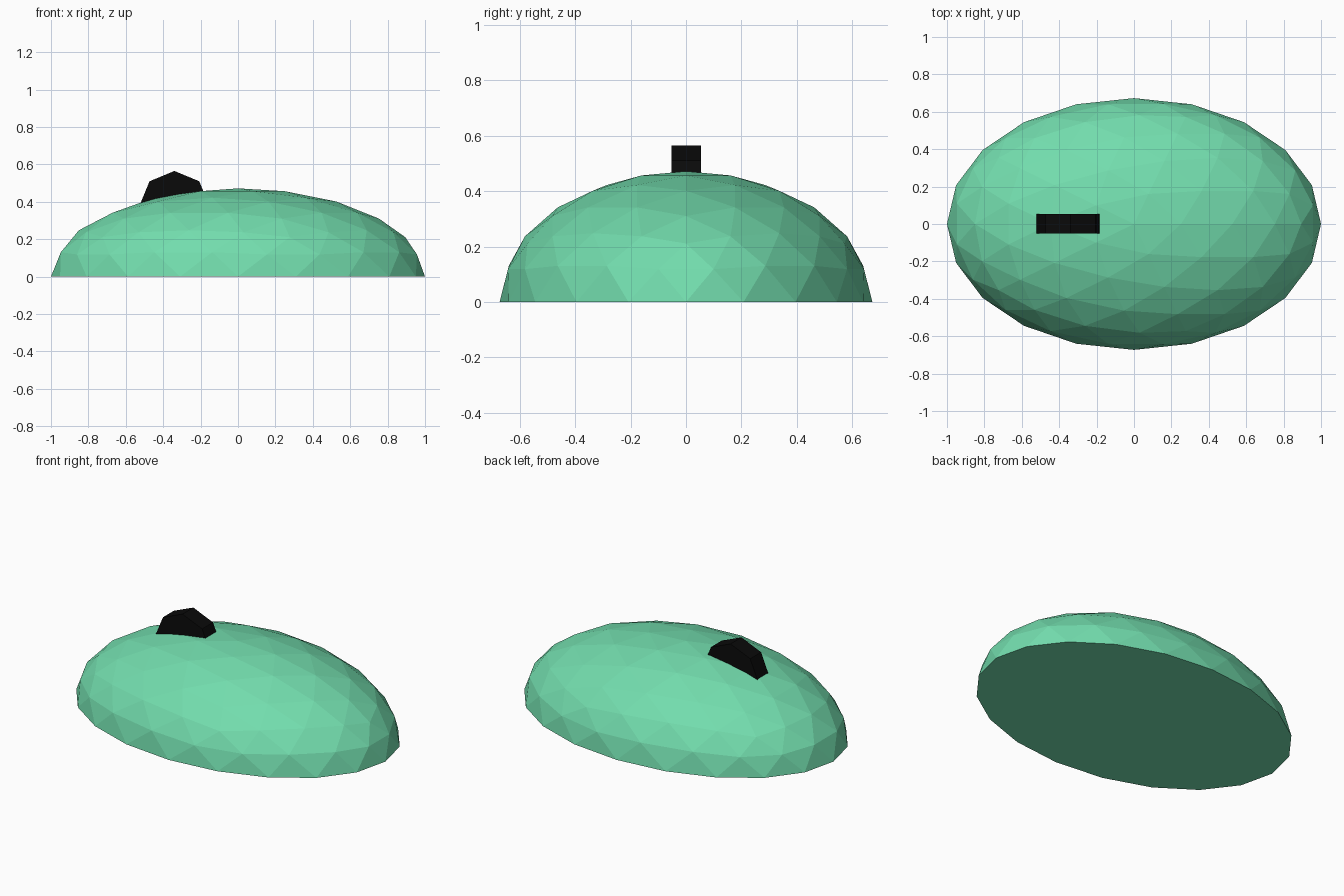
import bpy, bmesh, math
from mathutils import Matrix

if "Cube" in bpy.data.objects:
    bpy.data.objects.remove(bpy.data.objects["Cube"])


def material(name, rgb):
    m = bpy.data.materials.new(name)
    m.diffuse_color = (*rgb, 1)
    m.use_nodes = True
    m.node_tree.nodes["Principled BSDF"].inputs["Base Color"].default_value = m.diffuse_color
    return m


def add_part(name, bm, mat):
    mesh = bpy.data.meshes.new(name)
    bmesh.ops.recalc_face_normals(bm, faces=bm.faces)
    bm.to_mesh(mesh)
    bm.free()
    mesh.materials.append(mat)
    obj = bpy.data.objects.new(name, mesh)
    bpy.context.collection.objects.link(obj)
    return obj


green = material("mint green", (0.17, 0.72, 0.42))
black = material("black", (0.003, 0.003, 0.003))

# Dome: low-poly icosphere, lower half removed, flat base closed, then squashed
bm = bmesh.new()
bmesh.ops.create_icosphere(bm, subdivisions=3, radius=1)
low = [v for v in bm.verts if v.co.z < -0.01]
bmesh.ops.delete(bm, geom=low, context='VERTS')
bmesh.ops.holes_fill(bm, edges=[e for e in bm.edges if e.is_boundary], sides=0)
bmesh.ops.scale(bm, vec=(1, 0.673, 0.472), verts=bm.verts)
add_part("dome_shell", bm, green)

# Knob: octagonal disc lying along y, half sunk into the dome
bm = bmesh.new()
bmesh.ops.create_cone(
    bm, cap_ends=True, segments=8, radius1=0.188, radius2=0.188, depth=0.105,
    matrix=Matrix.Translation((-0.34, 0.001, 0.377)) @ Matrix.Rotation(math.pi / 2, 4, 'X'))
add_part("top_knob", bm, black)
